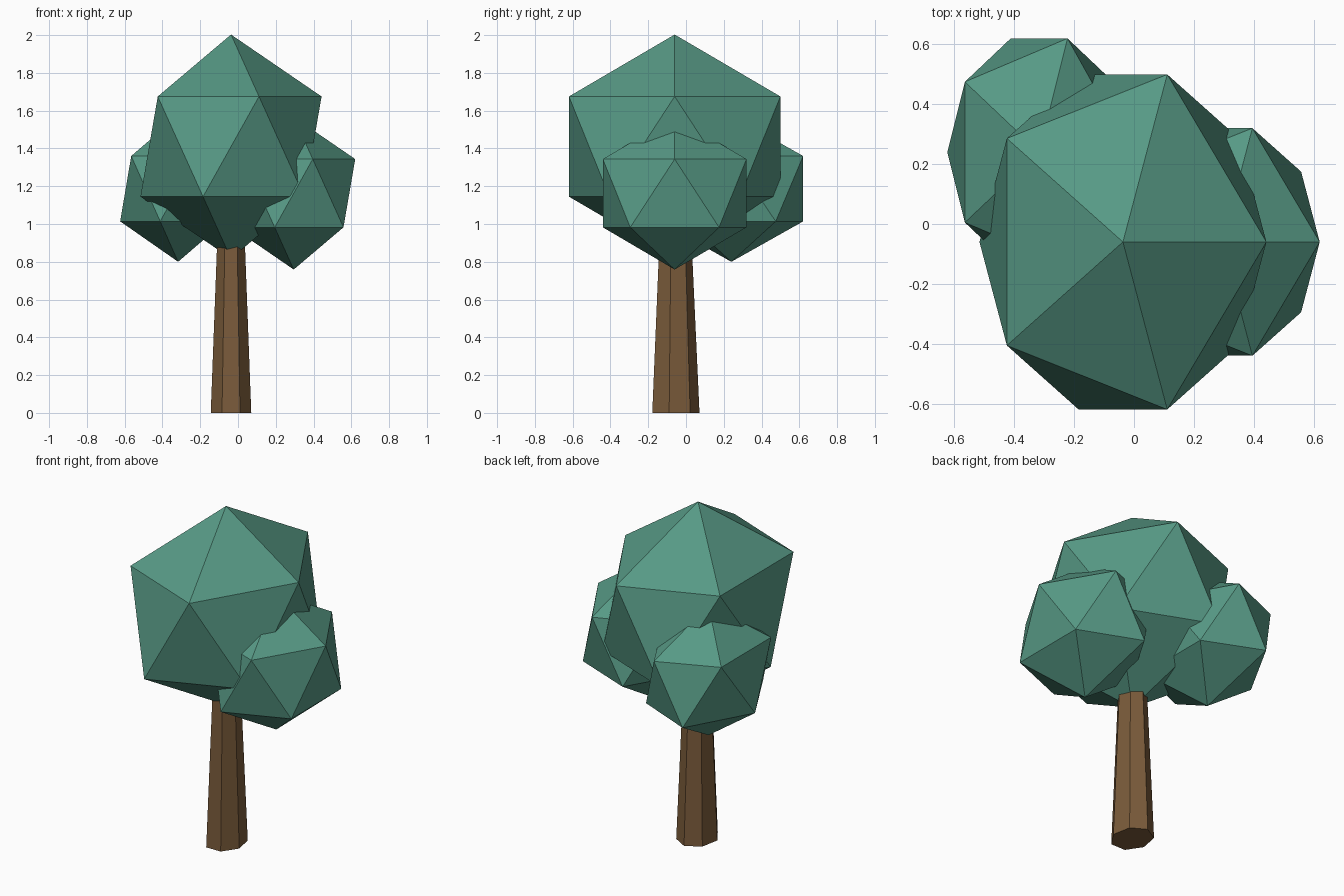
import bpy
import bmesh
from mathutils import Matrix

cube = bpy.data.objects.get("Cube")
if cube:
    bpy.data.objects.remove(cube, do_unlink=True)


def make_material(name, color):
    mat = bpy.data.materials.new(name)
    mat.use_nodes = True
    mat.diffuse_color = color
    mat.node_tree.nodes["Principled BSDF"].inputs["Base Color"].default_value = color
    return mat


def add_object(name, bm, material):
    mesh = bpy.data.meshes.new(name)
    bmesh.ops.recalc_face_normals(bm, faces=bm.faces)
    bm.to_mesh(mesh)
    bm.free()
    mesh.materials.append(material)
    obj = bpy.data.objects.new(name, mesh)
    bpy.context.collection.objects.link(obj)
    return obj


leaf_green = make_material("leaf green", (0.095, 0.32, 0.235, 1))
bark_brown = make_material("bark brown", (0.195, 0.105, 0.043, 1))

# Foliage: stretched icosahedra (centre, radii)
CLUMPS = {
    "main_foliage": ((-0.037, -0.06, 1.41), (0.536, 0.658, 0.593)),
    "left_foliage": ((0.295, -0.06, 1.163), (0.364, 0.447, 0.404)),
    "back_right_foliage": ((-0.317, 0.24, 1.187), (0.343, 0.447, 0.387)),
}
for name, (centre, radii) in CLUMPS.items():
    bm = bmesh.new()
    bmesh.ops.create_icosphere(bm, subdivisions=1, radius=1)
    bmesh.ops.scale(bm, vec=radii, verts=bm.verts)
    bmesh.ops.translate(bm, vec=centre, verts=bm.verts)
    add_object(name, bm, leaf_green)

# Trunk: seven-sided, tapering up into the foliage
HEIGHT = 1.0
bm = bmesh.new()
bmesh.ops.create_cone(bm, cap_ends=True, segments=7, radius1=1, radius2=0.65,
                      depth=HEIGHT, matrix=Matrix.Translation((0, 0, HEIGHT / 2)))
bmesh.ops.scale(bm, vec=(0.11, 0.1315, 1), verts=bm.verts)
bmesh.ops.translate(bm, vec=(-0.037, -0.06, 0), verts=bm.verts)
add_object("trunk", bm, bark_brown)
